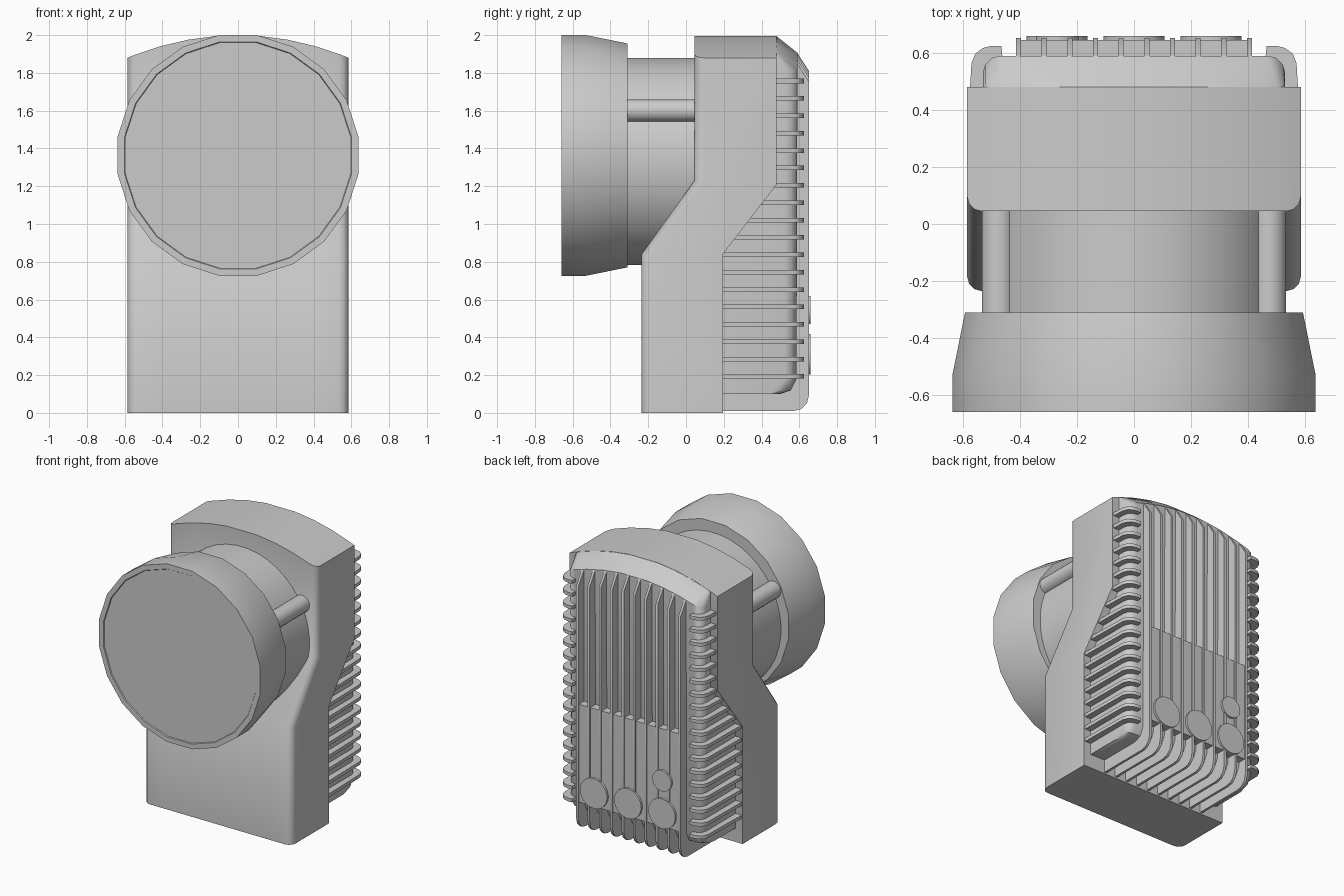
import bpy, bmesh, math

cube = bpy.data.objects.get("Cube")
if cube:
    bpy.data.objects.remove(cube, do_unlink=True)

grey = bpy.data.materials.new("light_grey")
grey.use_nodes = True
COLOR = (0.6, 0.6, 0.6, 1)
grey.diffuse_color = COLOR
grey.node_tree.nodes["Principled BSDF"].inputs["Base Color"].default_value = COLOR


def build(name, solids, angle=40):
    """Make one object from solids; each solid is a list of equal-length rings."""
    bm = bmesh.new()
    for rings in solids:
        loops = [[bm.verts.new(p) for p in ring] for ring in rings]
        for a, b in zip(loops, loops[1:]):
            for i in range(len(a)):
                j = (i + 1) % len(a)
                bm.faces.new((a[i], a[j], b[j], b[i]))
        bm.faces.new(loops[0])
        bm.faces.new(loops[-1])
    bmesh.ops.recalc_face_normals(bm, faces=bm.faces)
    mesh = bpy.data.meshes.new(name)
    bm.to_mesh(mesh)
    bm.free()
    mesh.materials.append(grey)
    mesh.polygons.foreach_set("use_smooth", [True] * len(mesh.polygons))
    mesh.set_sharp_from_angle(angle=math.radians(angle))
    obj = bpy.data.objects.new(name, mesh)
    bpy.context.collection.objects.link(obj)
    return obj


def circle(rx, rz, x, y, z, n):
    """Ring facing along y, with a flat side on top."""
    turns = [2 * math.pi * (i + 0.5) / n for i in range(n)]
    return [(x + rx * math.sin(t), y, z + rz * math.cos(t)) for t in turns]


def arch(x):
    return 2 - 0.12 * (x / 0.585) ** 2


def body_back(z):
    t = min(max((z - 0.84) / 0.37, 0), 1)
    return 0.195 + 0.285 * t


def stations(half, r):
    """x positions across a part, with the setback of its rounded corners."""
    right = [(half - r + r * math.cos(math.radians(a)),
              r * (1 - math.sin(math.radians(a)))) for a in (0, 30, 60, 90)]
    right += [(half * k, 0) for k in (0.7, 0.45, 0.2)]
    return [(-x, d) for x, d in right] + [(x, d) for x, d in reversed(right)]


# Main housing: stepped side profile, arched top, rounded front corners
build("housing", [[
    [(x, -0.235 + d, 0), (x, -0.235 + d, 0.84), (x, 0.045 + d, 1.23),
     (x, 0.045 + d, arch(x)), (x, 0.48, arch(x)), (x, 0.48, 1.21),
     (x, 0.195, 0.84), (x, 0.195, 0)]
    for x, d in stations(0.585, 0.05)]])

# Rear heat sink core with sloped top and rounded bottom
build("heat_sink_core", [[
    [(x, 0.1, 0.1), (x, 0.5 - d, 0.1), (x, 0.555 - d, 0.12),
     (x, 0.585 - d, 0.18), (x, 0.59 - d, arch(x) - 0.09),
     (x, 0.48, arch(x) - 0.002), (x, 0.3, arch(x) - 0.01),
     (x, 0.3, 1.21), (x, 0.1, 0.8)]
    for x, d in stations(0.53, 0.06)]])


# Upright fins that curl under the bottom
def upright_fin(x):
    top = arch(x)
    outline = [(0.15, 0.01), (0.57, 0.01), (0.61, 0.02), (0.64, 0.05),
               (0.652, 0.1), (0.652, top - 0.19), (0.59, top - 0.095),
               (0.5, top - 0.1), (0.5, 0.2), (0.15, 0.2)]
    return [[(x + s, y, z) for y, z in outline] for s in (-0.009, 0.009)]


build("upright_fins", [upright_fin(0.09 * (i - 4.5)) for i in range(10)])


# Side fins wrapping round the rear corners
def side_fin(side, z):
    y0 = body_back(z) - 0.05
    plan = [(0.578, y0), (0.57, 0.565), (0.556, 0.598), (0.53, 0.617),
            (0.5, 0.625), (0.465, 0.625), (0.46, 0.57), (0.45, y0)]
    return [[(side * x, y, z + s) for x, y in plan] for s in (-0.012, 0.012)]


build("side_fins", [side_fin(side, 0.193 + 0.092 * i)
                    for side in (-1, 1) for i in range(18)])

# Flat rear panel between the fins
build("rear_panel", [[
    [(x, 0.55, 0.21), (x, 0.645, 0.21), (x, 0.645, 0.91), (x, 0.55, 0.91)]
    for x in (-0.4, 0.4)]])

# Round port covers: three large, one small
ports = [(x, 0.31, 0.107) for x in (-0.27, 0, 0.27)] + [(-0.27, 0.545, 0.075)]
build("port_covers", [[circle(r, r, x, y, z, 28) for y in (0.62, 0.66)]
                      for x, z, r in ports])

# Neck with two side ridges
build("neck", [[circle(0.535, 0.55, 0, y, 1.33, 40) for y in (-0.33, 0.15)]])
build("neck_ridges", [[circle(0.06, 0.06, x, y, 1.6, 16) for y in (-0.33, 0.1)]
                      for x in (-0.475, 0.475)])

# Faceted horn with a slightly recessed front cover
horn = [(0.605, -0.654), (0.609, -0.66), (0.645, -0.66),
        (0.645, -0.53), (0.6, -0.31)]
build("horn", [[circle(r, r, 0, y, 1.363, 20) for r, y in horn]])
